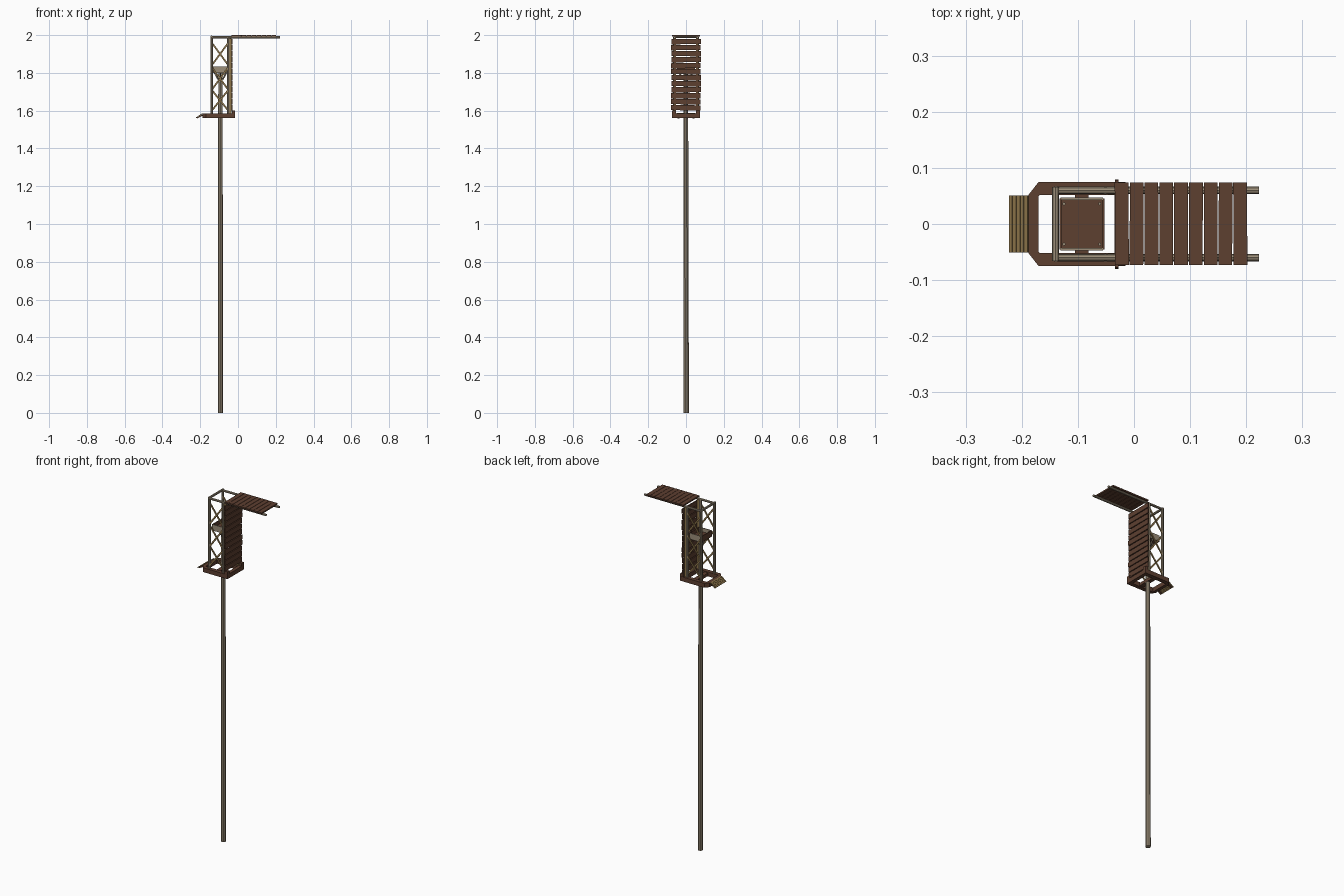
import bpy, bmesh, math, random
from mathutils import Vector

if "Cube" in bpy.data.objects:
    bpy.data.objects.remove(bpy.data.objects["Cube"])

random.seed(4)


def mat(name, rgb):
    m = bpy.data.materials.new(name)
    m.diffuse_color = (*rgb, 1)
    m.use_nodes = True
    m.node_tree.nodes["Principled BSDF"].inputs["Base Color"].default_value = m.diffuse_color
    return m


BROWN = mat("brown_planks", (0.11, 0.05, 0.03))
POLE = mat("pale_wood", (0.33, 0.27, 0.19))
GOLD = mat("brace_wood", (0.27, 0.18, 0.07))


def finish(bm, name, m):
    bmesh.ops.recalc_face_normals(bm, faces=bm.faces)
    me = bpy.data.meshes.new(name)
    bm.to_mesh(me)
    bm.free()
    ob = bpy.data.objects.new(name, me)
    bpy.context.collection.objects.link(ob)
    me.materials.append(m)
    return ob


def box(name, lo, hi, m, rot=(0, 0, 0)):
    bm = bmesh.new()
    bmesh.ops.create_cube(bm, size=1)
    lo, hi = Vector(lo), Vector(hi)
    for v in bm.verts:
        v.co = Vector([v.co[i] * (hi - lo)[i] for i in range(3)])
    ob = finish(bm, name, m)
    ob.location = (lo + hi) / 2
    ob.rotation_euler = rot
    return ob


def rod(name, a, b, r, m, sides=8, r2=None):
    a, b = Vector(a), Vector(b)
    bm = bmesh.new()
    bmesh.ops.create_cone(bm, cap_ends=True, segments=sides, radius1=r,
                          radius2=r if r2 is None else r2, depth=(b - a).length)
    ob = finish(bm, name, m)
    ob.location = (a + b) / 2
    ob.rotation_mode = 'QUATERNION'
    ob.rotation_quaternion = (b - a).to_track_quat('Z', 'Y')
    return ob


def slat(name, a, b, w, t, m):
    # flat bar lying in an XZ plane, t is its thickness along y
    a, b = Vector(a), Vector(b)
    c, L = (a + b) / 2, (b - a).length
    h = Vector((L, t, w)) / 2
    return box(name, c - h, c + h, m, (0, -math.atan2(b.z - a.z, b.x - a.x), 0))


CX = -0.093
# central pole
rod("pole", (CX, 0.001, 0), (CX, -0.001, 1.80), 0.0145, POLE, 10, 0.012)

# base frame ring with chamfered corners
outer = [(-.188, -.052), (-.17, -.075), (-.015, -.075)]
inner = [(-.17, -.050), (-.168, -.052), (-.035, -.052)]
outer += [(x, -y) for x, y in reversed(outer)]
inner += [(x, -y) for x, y in reversed(inner)]
bm = bmesh.new()
rings = [[bm.verts.new((x, y, z)) for x, y in p]
         for p, z in ((outer, 1.56), (outer, 1.585), (inner, 1.585), (inner, 1.56))]
for k in range(4):
    p, q = rings[k], rings[(k + 1) % 4]
    for i in range(6):
        j = (i + 1) % 6
        bm.faces.new((p[i], p[j], q[j], q[i]))
finish(bm, "base_frame", BROWN)
box("base_cross_beam", (CX - .012, -.055, 1.563), (CX + .012, .055, 1.58), BROWN)
for s in (-1, 1):
    box("base_end_stop", (-.033, s * .064 - .010, 1.58), (-.015, s * .064 + .010, 1.602), BROWN)

# sloping slatted lip on the open side
for i in range(5):
    x, z = -.1915 - i * .0068, 1.583 - i * .0045
    box("lip_slat", (x - .0036, -.051, z - .003), (x + .0036, .051, z + .002),
        GOLD, (0, -math.radians(33), 0))
for s in (-1, 1):
    slat("lip_bearer", (-.218, s * .04, 1.562), (-.185, s * .04, 1.577), .006, .01, BROWN)

# tower posts, long top rails and diagonal bracing
XL, XR = -.139, -.051
for s in (-1, 1):
    y = s * .060
    for x in (XL, XR):
        rod("tower_post", (x, y, 1.57), (x, y, 1.99), .0075, POLE)
    rod("top_rail", (-.143, y, 1.988), (.223, y, 1.988), .0065, POLE)
    for z0, z1 in ((1.60, 1.71), (1.71, 1.83), (1.84, 1.96)):
        slat("brace_rising", (XL, y + s * .003, z0), (XR, y + s * .003, z1), .009, .004, GOLD)
        slat("brace_falling", (XL, y - s * .003, z1), (XR, y - s * .003, z0), .009, .004, GOLD)
rod("top_cross_rail", (XL - .001, -.066, 1.991), (XL - .001, .066, 1.991), .0065, POLE)

# plank wall
for i in range(12):
    z = 1.602 + i * .0318
    d = random.uniform(-.002, .002)
    box("wall_plank", (-.034, -.078 + d, z), (-.028, .078 + d, z + .027), BROWN,
        (math.radians(random.uniform(-.5, .5)), 0, 0))
for s in (-1, 1):
    box("wall_batten", (-.046, s * .058 - .005, 1.58), (-.034, s * .058 + .005, 1.985), GOLD)

# overhanging plank deck
for i in range(9):
    x = -.034 + i * .0264
    box("deck_plank", (x, -.073, 1.992), (x + .0245, .074, 2.0), BROWN,
        (0, 0, math.radians(random.uniform(-.4, .4))))

# small tray on top of the pole, with pegs and struts
hx, hy = .038, .045
box("tray_board", (CX - hx, -hy, 1.805), (CX + hx, hy, 1.813), BROWN)
for s in (-1, 1):
    box("tray_side", (CX - hx, s * hy - .002, 1.80), (CX + hx, s * hy + .002, 1.835), POLE)
    box("tray_end", (CX + s * hx - .002, -hy, 1.80), (CX + s * hx + .002, hy, 1.835), BROWN)
    rod("tray_strut_side", (CX + s * .012, 0, 1.765), (CX + s * .034, 0, 1.806), .004, POLE, 6)
    rod("tray_strut_front", (CX, s * .012, 1.765), (CX, s * .040, 1.806), .004, POLE, 6)
    for t in (-1, 1):
        rod("tray_peg", (CX + s * .032, t * .036, 1.80), (CX + s * .032, t * .036, 1.83), .003, POLE, 6)
